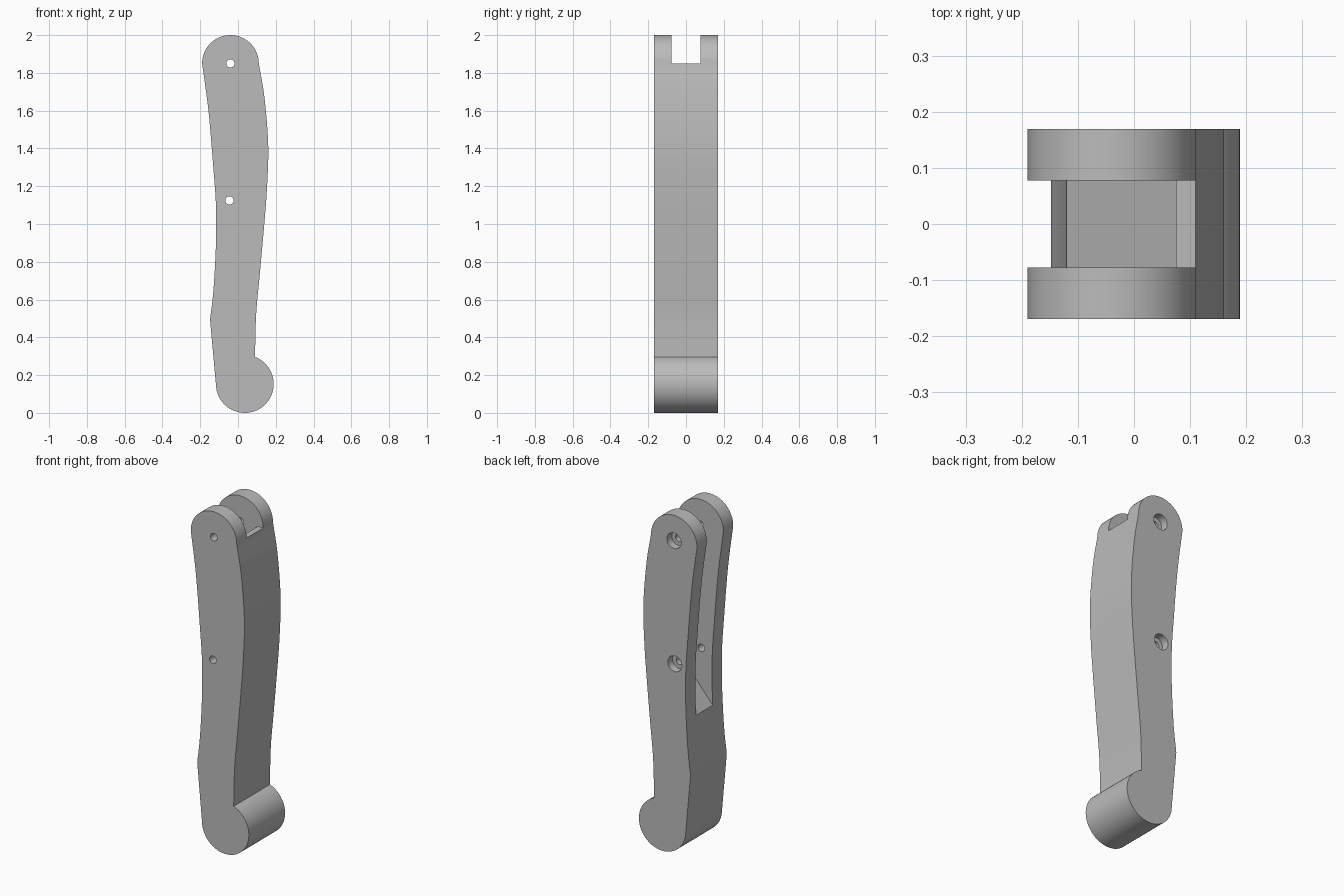
import bpy
import bmesh
import math
from mathutils import Vector

default = bpy.data.objects.get("Cube")
if default:
    bpy.data.objects.remove(default, do_unlink=True)

HALF = 0.169        # half thickness of the lever
SLOT = 0.0775       # half width of the slot
PIVOTS = [(-0.04, 1.85), (-0.045, 1.125)]

grey = bpy.data.materials.new("plain grey")
grey.use_nodes = True
colour = (0.5, 0.5, 0.5, 1)
grey.diffuse_color = colour
grey.node_tree.nodes["Principled BSDF"].inputs["Base Color"].default_value = colour


def arc(cx, cz, r, start, end, n=40):
    angles = [math.radians(start + (end - start) * i / n) for i in range(n + 1)]
    return [(cx + r * math.cos(a), cz + r * math.sin(a)) for a in angles]


def spline(points, steps=8):
    """Smooth curve through the given points."""
    p = [Vector(q) for q in points]
    p = [2 * p[0] - p[1]] + p + [2 * p[-1] - p[-2]]
    out = []
    for a, b, c, d in zip(p, p[1:], p[2:], p[3:]):
        for i in range(steps):
            t = i / steps
            v = 0.5 * (2 * b + (c - a) * t + (2 * a - 5 * b + 4 * c - d) * t ** 2
                       + (3 * b - a - 3 * c + d) * t ** 3)
            out.append(tuple(v))
    return out + [tuple(p[-2])]


def prism(name, outline, y0, y1):
    """Extrude an x-z outline from y0 to y1."""
    bm = bmesh.new()
    face = bm.faces.new([bm.verts.new((x, y0, z)) for x, z in outline])
    bm.normal_update()
    new = bmesh.ops.extrude_face_region(bm, geom=[face])["geom"]
    moved = [v for v in new if isinstance(v, bmesh.types.BMVert)]
    bmesh.ops.translate(bm, vec=(0, y1 - y0, 0), verts=moved)
    bmesh.ops.recalc_face_normals(bm, faces=bm.faces)
    mesh = bpy.data.meshes.new(name)
    bm.to_mesh(mesh)
    bm.free()
    mesh.materials.append(grey)
    obj = bpy.data.objects.new(name, mesh)
    bpy.context.collection.objects.link(obj)
    return obj


def cut(target, cutter):
    cutter.hide_render = True
    mod = target.modifiers.new("cut", "BOOLEAN")
    mod.operation = "DIFFERENCE"
    mod.solver = "EXACT"
    mod.object = cutter
    bpy.context.view_layer.objects.active = target
    bpy.ops.object.modifier_apply(modifier=mod.name)
    bpy.data.objects.remove(cutter, do_unlink=True)


# Curved lever body: round head, bowed sides, round toe
head = arc(-0.04, 1.85, 0.15, 180, 0)
right_side = spline([(0.11, 1.85), (0.14, 1.67), (0.16, 1.42), (0.154, 1.2),
                     (0.14, 1.01), (0.115, 0.73), (0.096, 0.52), (0.09, 0.296)])
toe = arc(0.036, 0.153, 0.153, 69.3, -180)
left_side = spline([(-0.148, 0.493), (-0.13, 0.65), (-0.117, 0.89), (-0.117, 1.1),
                    (-0.13, 1.29), (-0.156, 1.595), (-0.19, 1.85)])
lever = prism("lever_body", head + right_side[1:-1] + toe + left_side[:-1], -HALF, HALF)

# Slot open at the head and along the left edge, with a sloping floor
inner_wall = spline([(0.1, 1.06), (0.113, 1.2), (0.12, 1.42), (0.103, 1.67), (0.075, 1.85)])
slot = [(-0.3, 0.6)] + inner_wall + [(0.3, 1.85), (0.3, 2.1), (-0.3, 2.1)]
cut(lever, prism("slot_cutter", slot, -SLOT, SLOT))

# Pin holes through both cheeks, recessed at the back
for x, z in PIVOTS:
    cut(lever, prism("pin_cutter", arc(x, z, 0.022, 0, 345, 23), -0.3, 0.3))
    cut(lever, prism("recess_cutter", arc(x, z, 0.046, 0, 350, 35), HALF - 0.045, 0.3))

# Smooth the curved sides and keep the rims sharp
bpy.ops.object.select_all(action="DESELECT")
lever.select_set(True)
bpy.context.view_layer.objects.active = lever
bpy.ops.object.shade_smooth_by_angle(angle=math.radians(25))
